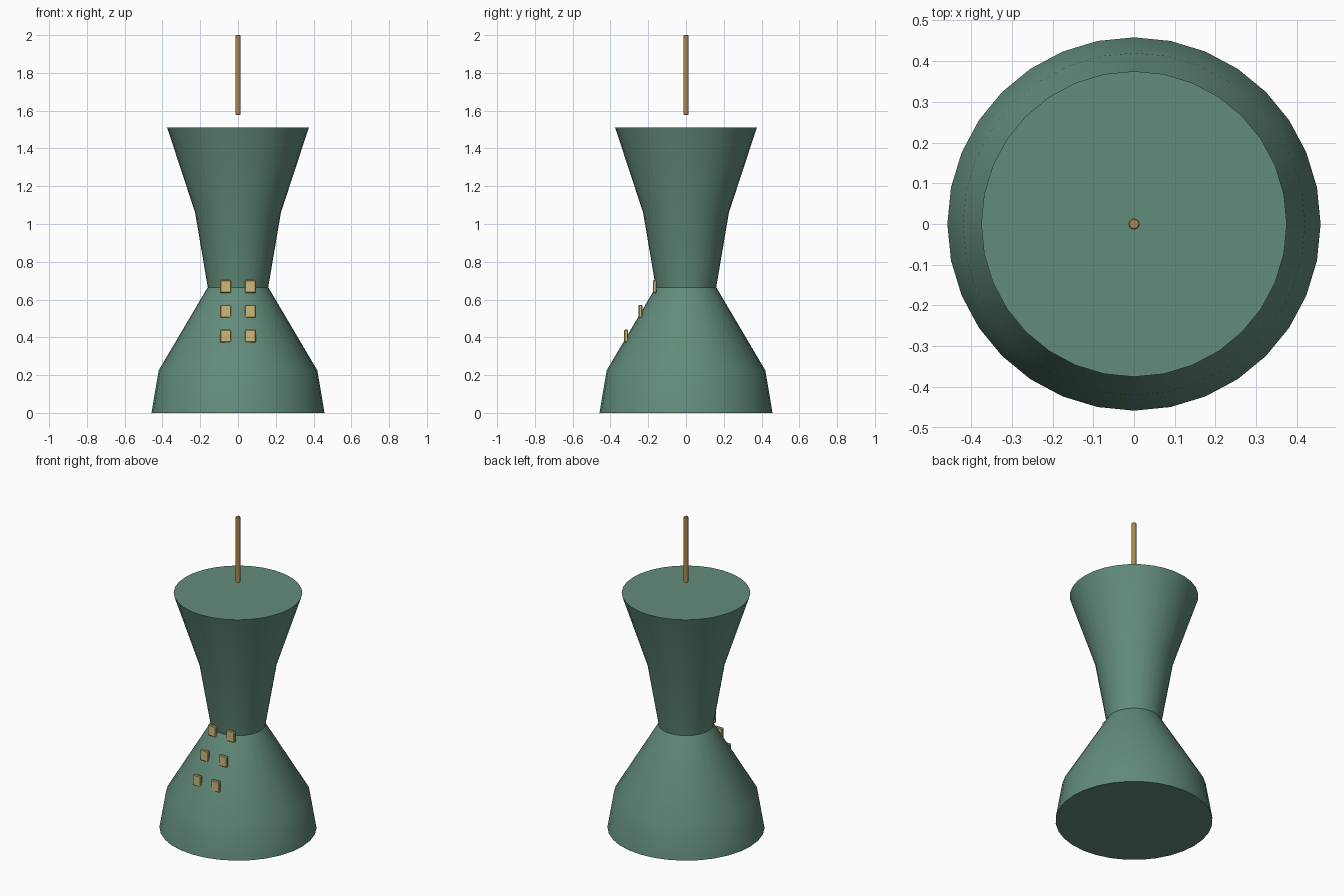
import bpy, bmesh, math

if "Cube" in bpy.data.objects:
    bpy.data.objects.remove(bpy.data.objects["Cube"])


def material(name, rgb):
    m = bpy.data.materials.new(name)
    m.diffuse_color = (*rgb, 1)
    m.use_nodes = True
    m.node_tree.nodes["Principled BSDF"].inputs["Base Color"].default_value = m.diffuse_color
    return m


GREEN = material("muted green", (0.122, 0.262, 0.198))
BRONZE = material("bronze", (0.43, 0.25, 0.07))
SAND = material("sand", (0.61, 0.485, 0.19))


def lathe(name, profile, sides, mat):
    """Closed solid of revolution from (radius, height) points."""
    bm = bmesh.new()
    rings = [[bm.verts.new((r * math.cos(2 * math.pi * i / sides),
                            r * math.sin(2 * math.pi * i / sides), z))
              for i in range(sides)] for r, z in profile]
    for low, high in zip(rings, rings[1:]):
        for i in range(sides):
            j = (i + 1) % sides
            bm.faces.new((low[i], low[j], high[j], high[i]))
    bm.faces.new(rings[0][::-1])
    bm.faces.new(rings[-1])
    mesh = bpy.data.meshes.new(name)
    bm.to_mesh(mesh)
    bm.free()
    ob = bpy.data.objects.new(name, mesh)
    bpy.context.collection.objects.link(ob)
    mesh.materials.append(mat)
    bpy.context.view_layer.objects.active = ob
    ob.select_set(True)
    bpy.ops.object.shade_smooth_by_angle(angle=math.radians(30))
    ob.select_set(False)
    return ob


# Flared base and head meeting at the waist
lathe("body", [(0.458, 0), (0.42, 0.225), (0.16, 0.665),
               (0.227, 1.06), (0.375, 1.51)], 32, GREEN)

# Thin rod floating above the head
lathe("rod", [(0.011, 1.578), (0.0135, 1.582), (0.0135, 1.997), (0.011, 2.0)],
      16, BRONZE)

# Two columns of small blocks on the front slope
for row, (y, z) in enumerate([(-0.165, 0.669), (-0.241, 0.538), (-0.317, 0.407)]):
    for side, x in (("left", -0.066), ("right", 0.066)):
        bpy.ops.mesh.primitive_cube_add(size=1, location=(x, y, z))
        block = bpy.context.object
        block.name = f"block_{side}_{row + 1}"
        block.scale = (0.058, 0.02, 0.068)
        bpy.ops.object.transform_apply(location=False, rotation=False, scale=True)
        block.data.materials.append(SAND)
        bevel = block.modifiers.new("soft edges", "BEVEL")
        bevel.width = 0.004
        bevel.segments = 1
